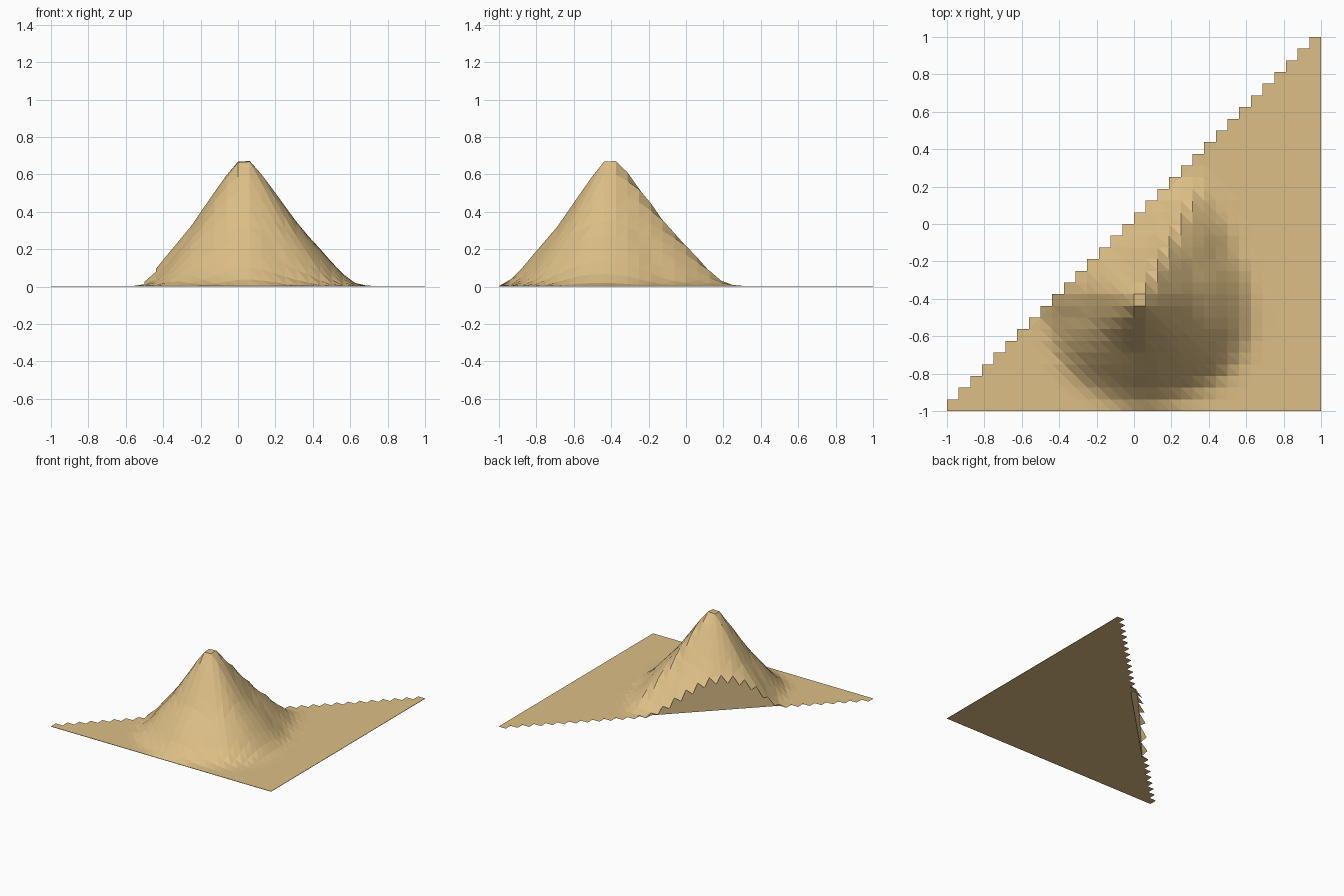
import bpy, bmesh, math

if "Cube" in bpy.data.objects:
    bpy.data.objects.remove(bpy.data.objects["Cube"])

N = 32                       # grid cells per side
STEP = 2 / N
PEAK = (0.03, -0.405)
FLOOR = 0.003

# slope profile: (fraction of foot radius, height)
PROFILE = [(0, .68), (.07, .668), (.17, .59), (.37, .42), (.5, .31), (.68, .19),
           (.83, .085), (.93, .03), (1.0, .008), (1.1, 0)]
# foot radius by compass angle in degrees
FOOT = [(0, .61), (30, .60), (50, .67), (62, .72), (75, .63), (100, .58), (140, .57),
        (173, .58), (195, .53), (225, .56), (250, .56), (270, .58), (295, .58),
        (320, .63), (340, .63), (360, .61)]


def lerp_table(table, t):
    for (a, va), (b, vb) in zip(table, table[1:]):
        if t <= b:
            return va + (vb - va) * (t - a) / (b - a)
    return table[-1][1]


def height(x, y):
    dx, dy = x - PEAK[0], y - PEAK[1]
    angle = math.degrees(math.atan2(dy, dx)) % 360
    return FLOOR + lerp_table(PROFILE, math.hypot(dx, dy) / lerp_table(FOOT, angle))


def make_object(name, bm, mat):
    mesh = bpy.data.meshes.new(name)
    bm.to_mesh(mesh)
    bm.free()
    mesh.materials.append(mat)
    bpy.context.collection.objects.link(bpy.data.objects.new(name, mesh))


sand = bpy.data.materials.new("sand")
sand.diffuse_color = (0.72, 0.52, 0.24, 1)
sand.use_nodes = True
sand.node_tree.nodes["Principled BSDF"].inputs["Base Color"].default_value = sand.diffuse_color

# terrain: half of a square grid, cut in steps along the diagonal
bm = bmesh.new()
v = {}
for i in range(N + 1):
    for j in range(min(i + 2, N + 1)):
        x, y = -1 + i * STEP, -1 + j * STEP
        # keep the front rim flat on the ground
        z = FLOOR if j == 0 else height(x, y)
        v[i, j] = bm.verts.new((x, y, z))
for i in range(N):
    for j in range(i + 1):
        a, b, c, d = v[i, j], v[i + 1, j], v[i + 1, j + 1], v[i, j + 1]
        if i == j:
            bm.faces.new((a, b, c))
            bm.faces.new((a, c, d))
        else:
            bm.faces.new((a, b, d))
            bm.faces.new((b, c, d))
make_object("hill_terrain", bm, sand)

# cut wall along the diagonal, flat underside and thin outer rims
bm = bmesh.new()
low = [bm.verts.new((-1 + i * STEP, -1 + i * STEP, 0)) for i in range(N + 1)]
top = [bm.verts.new((p.co.x, p.co.y, height(p.co.x, p.co.y))) for p in low]
for i in range(N):
    bm.faces.new((low[i + 1], low[i], top[i], top[i + 1]))
corner_low = bm.verts.new((1, -1, 0))
corner_top = bm.verts.new((1, -1, FLOOR))
bm.faces.new((low[0], low[N], corner_low))
bm.faces.new((low[0], corner_low, corner_top, top[0]))
bm.faces.new((corner_low, low[N], top[N], corner_top))
# undersides of the small steps where the ground is flat
for i in range(N):
    x = -1 + i * STEP
    if height(x, x + STEP) < 0.02:
        tip = bm.verts.new((x, x + STEP, 0))
        bm.faces.new((low[i], tip, low[i + 1]))
make_object("base_and_cut_wall", bm, sand)
